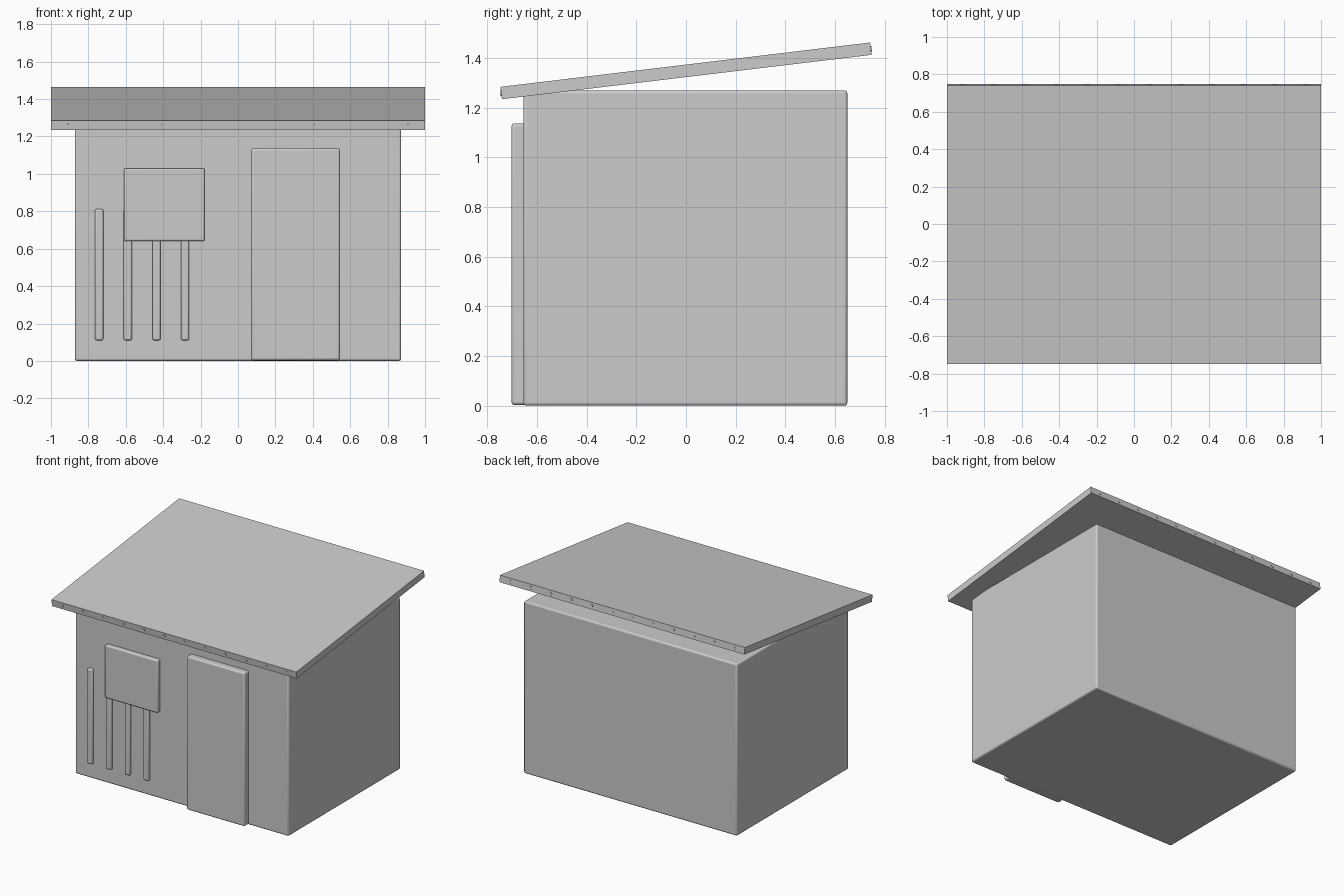
import bpy
import math
from mathutils import Matrix

old = bpy.data.objects.get("Cube")
if old:
    bpy.data.objects.remove(old, do_unlink=True)

# One plain grey for the whole shed
GREY = (0.6, 0.6, 0.6, 1.0)
grey = bpy.data.materials.new("plain_grey")
grey.use_nodes = True
grey.diffuse_color = GREY
grey.node_tree.nodes["Principled BSDF"].inputs["Base Color"].default_value = GREY


def finish(obj, name):
    obj.name = name
    obj.data.materials.append(grey)
    return obj


def box(name, low, high, bevel=0.0):
    """Box between two corners, with softly rounded edges if asked."""
    centre = [(a + b) / 2 for a, b in zip(low, high)]
    size = [b - a for a, b in zip(low, high)]
    bpy.ops.mesh.primitive_cube_add(size=1, location=centre)
    obj = finish(bpy.context.object, name)
    obj.data.transform(Matrix.Diagonal((*size, 1)))
    if bevel:
        mod = obj.modifiers.new("soft_edges", 'BEVEL')
        mod.width = bevel
        mod.segments = 3
        bpy.ops.object.shade_smooth_by_angle(angle=math.radians(40))
    return obj


# Walls
FRONT = -0.655
box("walls", (-0.872, FRONT, 0), (0.872, 0.65, 1.27), 0.012)

# Door
box("door", (0.07, -0.703, 0.003), (0.545, FRONT + 0.03, 1.137), 0.012)

# Hatch panel on the front wall
box("hatch_panel", (-0.61, FRONT - 0.03, 0.64), (-0.178, FRONT + 0.02, 1.03), 0.01)

# Upright slats, three of them running up behind the hatch
for i in range(4):
    x = -0.742 + i * 0.153
    box(f"slat_{i + 1}", (x - 0.022, FRONT - 0.018, 0.11),
        (x + 0.022, FRONT + 0.02, 0.812), 0.01)

# Sloping roof slab
PITCH = math.radians(6.84)
ROOF_Z = 1.349
roof = box("roof", (-1, -0.75, ROOF_Z - 0.025), (1, 0.75, ROOF_Z + 0.025))
roof.rotation_euler.x = PITCH

# Rods inside the roof, their ends just showing at the front and back
for i in range(12):
    x = (i - 5.5) / 6
    bpy.ops.mesh.primitive_cylinder_add(
        vertices=16, radius=0.011, depth=1.506, location=(x, 0, ROOF_Z),
        rotation=(PITCH + math.pi / 2, 0, 0))
    finish(bpy.context.object, f"roof_rod_{i + 1}")
    bpy.ops.object.shade_smooth_by_angle(angle=math.radians(40))
